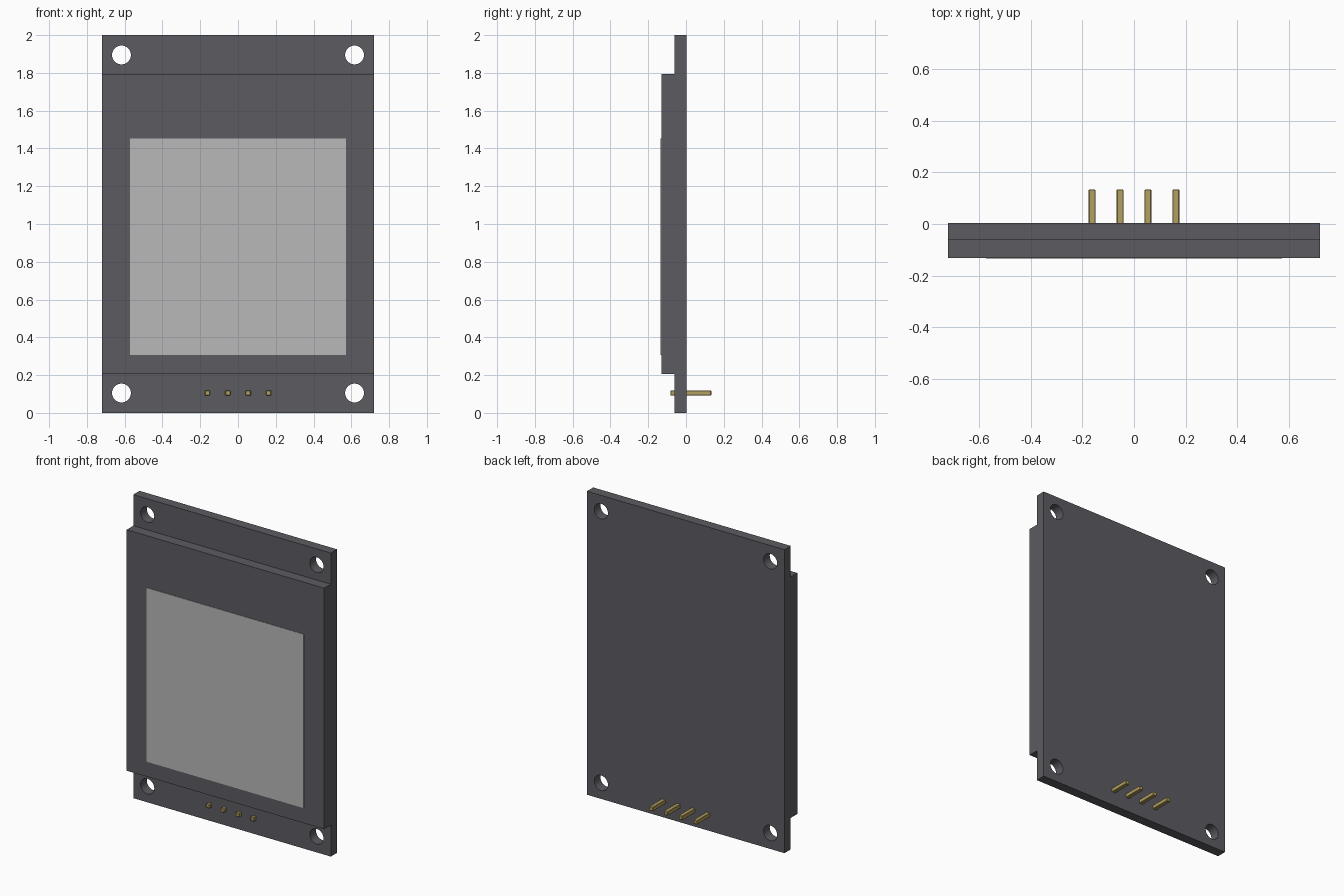
import bpy
import bmesh
from mathutils import Matrix, Vector

default = bpy.data.objects.get("Cube")
if default:
    bpy.data.objects.remove(default, do_unlink=True)


def material(name, rgb):
    mat = bpy.data.materials.new(name)
    mat.use_nodes = True
    color = (*rgb, 1.0)
    mat.diffuse_color = color
    mat.node_tree.nodes["Principled BSDF"].inputs["Base Color"].default_value = color
    return mat


CHARCOAL = material("charcoal", (0.107, 0.105, 0.120))
GREY = material("screen grey", (0.479, 0.479, 0.479))
GOLD = material("pin gold", (0.456, 0.352, 0.114))


def finish(name, bm, mat=None):
    mesh = bpy.data.meshes.new(name)
    bm.to_mesh(mesh)
    bm.free()
    obj = bpy.data.objects.new(name, mesh)
    bpy.context.collection.objects.link(obj)
    if mat:
        mesh.materials.append(mat)
    return obj


def box(name, low, high, mat, chamfer=0.0):
    low, high = Vector(low), Vector(high)
    bm = bmesh.new()
    bmesh.ops.create_cube(bm, size=1.0, matrix=Matrix.Translation((low + high) / 2)
                          @ Matrix.Diagonal((*(high - low), 1.0)))
    if chamfer:
        bmesh.ops.bevel(bm, geom=bm.edges[:], offset=chamfer, segments=1, affect='EDGES')
    return finish(name, bm, mat)


WIDTH = 0.72            # half width of the board
BACK, FACE = 0.003, -0.062
FRONT = -0.131

# Circuit board with four mounting holes
board = box("circuit_board", (-WIDTH, FACE, 0), (WIDTH, BACK, 2), CHARCOAL)
bm = bmesh.new()
for x in (-0.617, 0.617):
    for z in (0.105, 1.895):
        bmesh.ops.create_cone(bm, cap_ends=True, segments=48, radius1=0.05, radius2=0.05,
                              depth=0.4, matrix=Matrix.Translation((x, 0, z))
                              @ Matrix.Rotation(1.5707963, 4, 'X'))
cutter = finish("hole_cutter", bm)
cutter.hide_render = True
holes = board.modifiers.new("mounting holes", 'BOOLEAN')
holes.object = cutter
holes.operation = 'DIFFERENCE'
holes.solver = 'EXACT'
bpy.ops.object.select_all(action='DESELECT')
board.select_set(True)
bpy.context.view_layer.objects.active = board
bpy.ops.object.modifier_apply(modifier=holes.name)
bpy.data.objects.remove(cutter, do_unlink=True)
bpy.ops.object.shade_smooth_by_angle()

# Display housing and its thin screen
box("display_housing", (-WIDTH, FRONT, 0.207), (WIDTH, FACE, 1.795), CHARCOAL)
box("screen", (-0.573, FRONT - 0.003, 0.307), (0.573, FRONT, 1.453), GREY)

# Row of header pins through the board
for i in range(4):
    x = (i - 1.5) * 0.108
    box(f"header_pin_{i + 1}", (x - 0.0135, -0.083, 0.0915),
        (x + 0.0135, 0.134, 0.1185), GOLD, chamfer=0.003)
